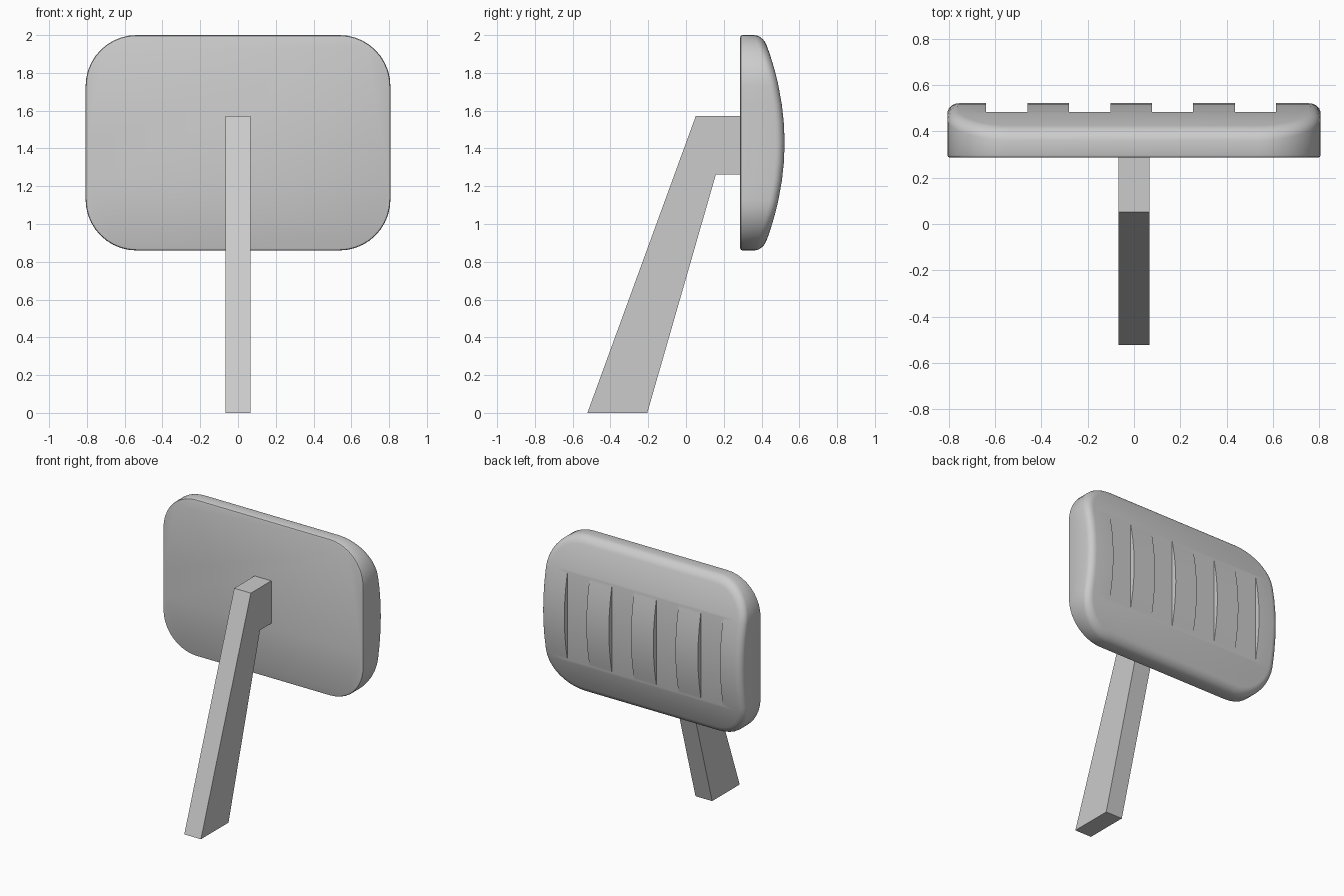
import bpy, bmesh, math

if "Cube" in bpy.data.objects:
    bpy.data.objects.remove(bpy.data.objects["Cube"])

grey = bpy.data.materials.new("light grey")
grey.diffuse_color = (0.6, 0.6, 0.6, 1)
grey.use_nodes = True
grey.node_tree.nodes["Principled BSDF"].inputs["Base Color"].default_value = grey.diffuse_color

HX, HZ, CZ, R = 0.807, 0.57, 1.43, 0.27   # pad half sizes, centre height, corner radius
BACK, FRONT = 0.287, 0.522                # flat side and crown of the pad


def make(name, bm):
    bmesh.ops.recalc_face_normals(bm, faces=bm.faces[:])
    me = bpy.data.meshes.new(name)
    bm.to_mesh(me)
    bm.free()
    ob = bpy.data.objects.new(name, me)
    bpy.context.collection.objects.link(ob)
    me.materials.append(grey)
    return ob


def outline(d):
    """Rounded rectangle inset by d, mirrored: right half down, left half up."""
    cx, cz, r = HX - R, HZ - R, R - d
    n, m = 10, 6
    half = [(cx + r * math.sin(i * math.pi / 2 / n), cz + r * math.cos(i * math.pi / 2 / n))
            for i in range(n + 1)]
    half += [(cx + r, cz - 2 * cz * i / m) for i in range(1, m)]
    half += [(x, -z) for x, z in reversed(half[:n + 1])]
    return half + [(-x, z) for x, z in reversed(half)]


def crown(z):
    return FRONT - z * z / 2.8


# Pad: flat back, crowned front, rounded rim
bm = bmesh.new()
rings = []
b, f = 0.012, 0.05
for a in (0, 45, 90):
    t = math.radians(a)
    rings.append([bm.verts.new((x, BACK + b * (1 - math.sin(t)), z + CZ))
                  for x, z in outline(b * (1 - math.sin(t)))][:] if a else
                 [bm.verts.new((x, BACK, z + CZ)) for x, z in outline(b)])
for a in range(0, 91, 15):
    t = math.radians(a)
    rings.append([bm.verts.new((x, crown(z) - 0.045 * (1 - math.sin(t)), z + CZ))
                  for x, z in outline(f * (1 - math.cos(t)))])
# back rim ring depths follow a quarter round
for ring, a in zip(rings[:3], (0, 45, 90)):
    for v in ring:
        v.co.y = BACK + b * (1 - math.cos(math.radians(a)))
n = len(rings[0])
for r0, r1 in zip(rings, rings[1:]):
    for i in range(n):
        j = (i + 1) % n
        bm.faces.new((r0[i], r0[j], r1[j], r1[i]))
bm.faces.new(rings[0])
last = rings[-1]
for i in range(n // 2 - 1):
    bm.faces.new((last[i], last[i + 1], last[n - 2 - i], last[n - 1 - i]))
pad = make("pad", bm)

# Cutter for the four flat grooves
bm = bmesh.new()
for i in range(4):
    x = -0.55 + 0.3585 * i
    vs = bmesh.ops.create_cube(bm, size=1)["verts"]
    for v in vs:
        v.co = (x + v.co.x * 0.178, 0.585 + v.co.y * 0.2, CZ + v.co.z * 1.0)
cutter = make("groove_cutter", bm)
cutter.hide_render = True
mod = pad.modifiers.new("grooves", 'BOOLEAN')
mod.operation, mod.solver, mod.object = 'DIFFERENCE', 'EXACT', cutter
bpy.context.view_layer.objects.active = pad
pad.select_set(True)
cutter.select_set(False)
bpy.ops.object.modifier_apply(modifier=mod.name)
bpy.data.objects.remove(cutter)
bpy.ops.object.shade_smooth_by_angle(angle=math.radians(30))

# Arm: bent side profile extruded across x
bm = bmesh.new()
profile = [(-0.522, 0), (-0.205, 0), (0.158, 1.262), (0.29, 1.262), (0.29, 1.572), (0.052, 1.572)]
face = bm.faces.new([bm.verts.new((-0.067, y, z)) for y, z in profile])
ext = bmesh.ops.extrude_face_region(bm, geom=[face])["geom"]
bmesh.ops.translate(bm, vec=(0.134, 0, 0), verts=[g for g in ext if isinstance(g, bmesh.types.BMVert)])
make("arm", bm)
